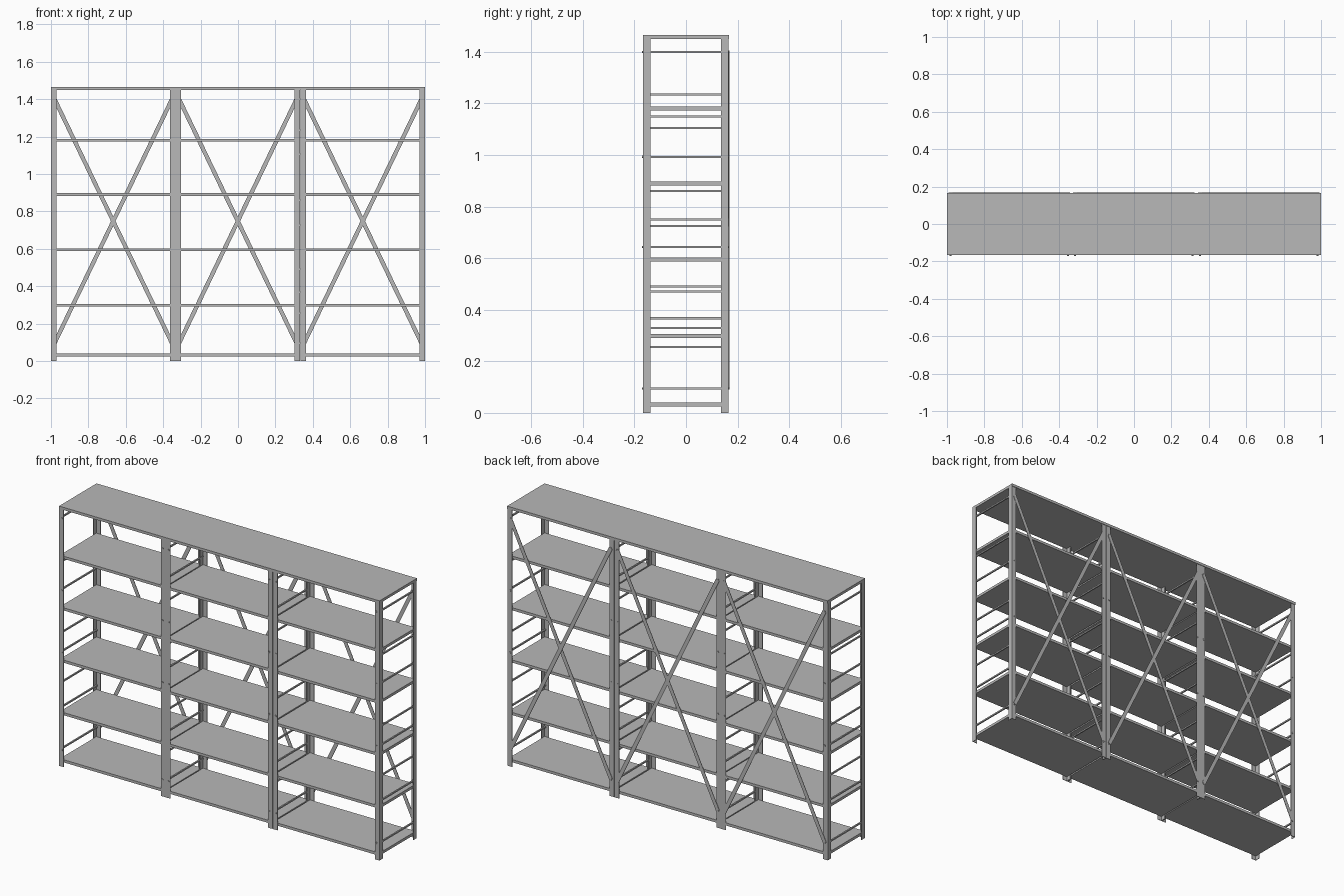
import bpy, math
from mathutils import Matrix, Vector

cube = bpy.data.objects.get("Cube")
if cube:
    bpy.data.objects.remove(cube)

STEEL = bpy.data.materials.new("grey steel")
STEEL.use_nodes = True
GREY = (0.48, 0.48, 0.48, 1)
STEEL.diffuse_color = GREY
STEEL.node_tree.nodes["Principled BSDF"].inputs["Base Color"].default_value = GREY

FRONT, BACK = -0.167, 0.164
HEIGHT = 1.465
T = 0.003          # sheet thickness
FLANGE = 0.029
SHELF_T = 0.015


def finish(name, verts, faces):
    mesh = bpy.data.meshes.new(name)
    mesh.from_pydata(verts, [], faces)
    mesh.materials.append(STEEL)
    obj = bpy.data.objects.new(name, mesh)
    bpy.context.collection.objects.link(obj)
    return obj


def prism(name, outline, z0, z1):
    """Extrude a counter-clockwise xy outline from z0 to z1."""
    n = len(outline)
    verts = [(x, y, z) for z in (z0, z1) for x, y in outline]
    faces = [tuple(reversed(range(n))), tuple(range(n, 2 * n))]
    faces += [(i, (i + 1) % n, n + (i + 1) % n, n + i) for i in range(n)]
    return finish(name, verts, faces)


def box(name, x0, x1, y0, y1, z0, z1):
    return prism(name, [(x0, y0), (x1, y0), (x1, y1), (x0, y1)], z0, z1)


def angle_post(name, x, y, sx, sy):
    """L-section post with its corner at x, y and flanges along sx and sy."""
    shape = [(0, 0), (FLANGE, 0), (FLANGE, T), (T, T), (T, FLANGE), (0, FLANGE)]
    outline = [(x + sx * u, y + sy * v) for u, v in shape]
    if sx * sy < 0:
        outline.reverse()
    prism(name, outline, 0, HEIGHT - SHELF_T)


def bolt(name, x, y, z, direction):
    outline = [(0.005 * math.cos(a * math.pi / 3), 0.005 * math.sin(a * math.pi / 3))
               for a in range(6)]
    obj = prism(name, outline, 0, 0.003)
    obj.matrix_world = (Matrix.Translation((x, y, z))
                        @ Matrix.Rotation(-direction * math.pi / 2, 4, 'X'))


def brace(name, a, b, y):
    """Flat diagonal strip on the back, from a to b in xz."""
    d = Vector((b[0] - a[0], b[1] - a[1]))
    obj = box(name, -0.011, 0.011, 0, 0.0022, -d.length / 2, d.length / 2)
    obj.matrix_world = (Matrix.Translation(((a[0] + b[0]) / 2, y, (a[1] + b[1]) / 2))
                        @ Matrix.Rotation(math.atan2(d.x, d.y), 4, 'Y'))


# Shelf bays with posts in all four corners
SHELF_TOPS = (0.04, 0.306, 0.602, 0.897, 1.188)
BAYS = ((-1, -0.334, "right"), (-0.334, 0.332, "middle"), (0.334, 1, "left"))
END_RUNGS = (0.095, 0.33, 0.47, 0.643, 0.75, 0.993, 1.15, 1.4)
INNER_RUNGS = (0.095, 0.255, 0.367, 0.49, 0.725, 0.86, 1.105, 1.235, 1.4)

for x0, x1, bay in BAYS:
    for x, sx, side in ((x0, 1, "right"), (x1, -1, "left")):
        for y, sy, depth in ((FRONT, 1, "front"), (BACK, -1, "back")):
            angle_post(f"{bay}_bay_{depth}_{side}_post", x, y, sx, sy)
    for i, top in enumerate(SHELF_TOPS):
        box(f"{bay}_bay_shelf_{i + 1}", x0 + T, x1 - T, FRONT + T, BACK - T,
            top - SHELF_T, top)
    # Crossed back braces and their bolts
    mid = (x0 + x1) / 2
    low, high, reach = 0.095, 1.4, 0.314
    brace(f"{bay}_bay_rising_brace", (mid - reach, low), (mid + reach, high), BACK)
    brace(f"{bay}_bay_falling_brace", (mid - reach, high), (mid + reach, low), BACK + 0.0022)
    for x in (mid - reach, mid + reach):
        for z in (low, 0.643, 0.993, high):
            bolt(f"{bay}_bay_back_bolt", x, BACK, z, 1)
            bolt(f"{bay}_bay_front_bolt", x, FRONT, z, -1)

# Full-width top shelf
box("top_shelf", -1, 1, FRONT, BACK + T, HEIGHT - SHELF_T, HEIGHT)

# Cross rungs joining front and back posts
for x, heights, frame in ((-0.993, END_RUNGS, "right_end"), (0.993, END_RUNGS, "left_end"),
                          (-0.333, INNER_RUNGS, "right_inner"),
                          (0.333, INNER_RUNGS, "left_inner")):
    for z in heights:
        box(f"{frame}_rung", x - 0.004, x + 0.004, FRONT + T, BACK - T,
            z - 0.004, z + 0.004)
